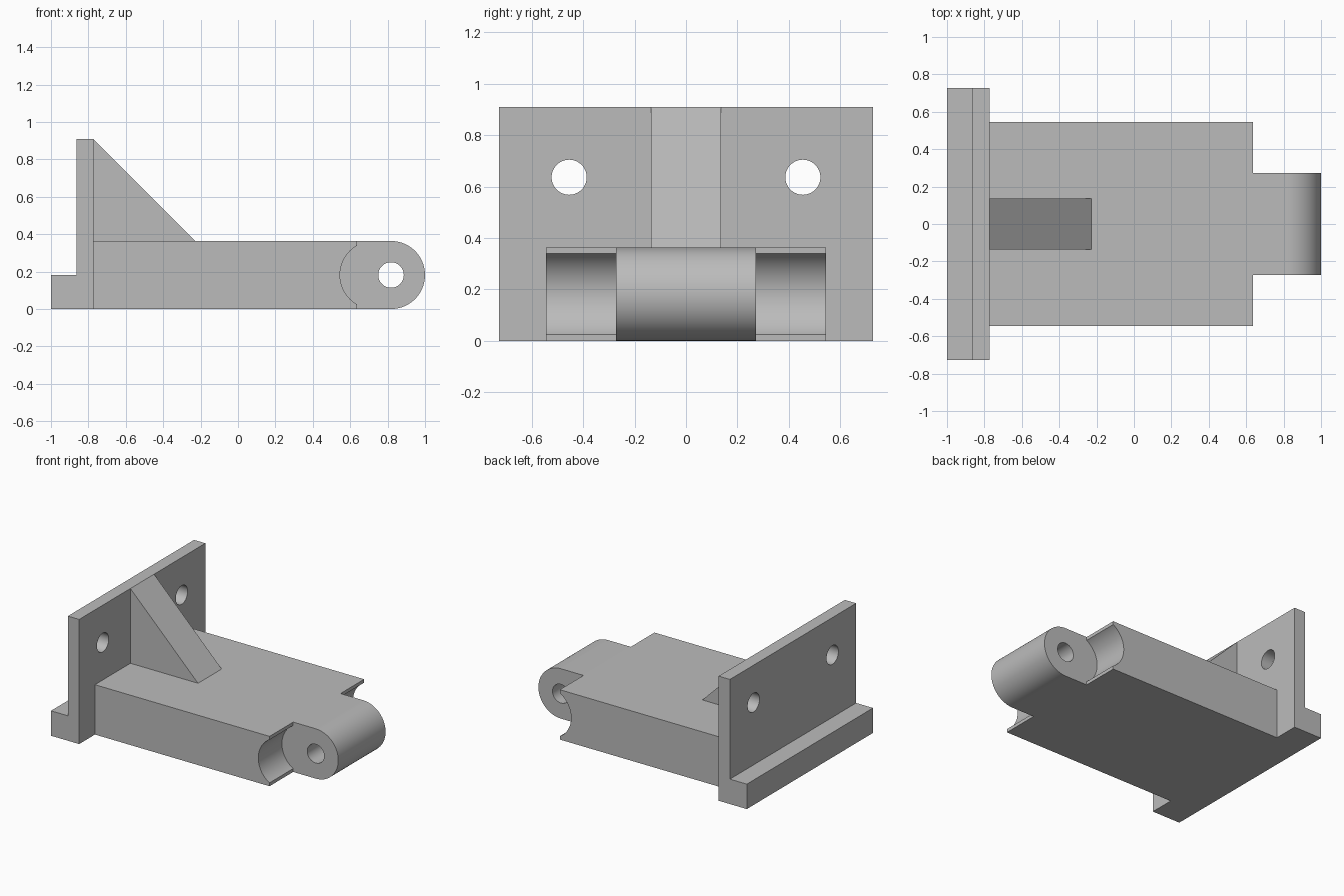
import bpy, bmesh
from math import sin, cos, pi, radians
from mathutils import Vector

if "Cube" in bpy.data.objects:
    bpy.data.objects.remove(bpy.data.objects["Cube"])

U = 1 / 11  # design unit

grey = bpy.data.materials.new("plain_grey")
grey.use_nodes = True
colour = (0.5, 0.5, 0.5, 1)
grey.diffuse_color = colour
grey.node_tree.nodes["Principled BSDF"].inputs["Base Color"].default_value = colour


def prism(name, outline, start, depth):
    """Extrude an outline of 3D points (in design units) along depth."""
    bm = bmesh.new()
    face = bm.faces.new([bm.verts.new(Vector(p) * U) for p in outline])
    new = bmesh.ops.extrude_face_region(bm, geom=[face])["geom"]
    verts = [v for v in new if isinstance(v, bmesh.types.BMVert)]
    bmesh.ops.translate(bm, verts=verts, vec=Vector(depth) * U)
    bmesh.ops.translate(bm, verts=bm.verts, vec=Vector(start) * U)
    bmesh.ops.recalc_face_normals(bm, faces=bm.faces)
    mesh = bpy.data.meshes.new(name)
    bm.to_mesh(mesh)
    bm.free()
    mesh.materials.append(grey)
    ob = bpy.data.objects.new(name, mesh)
    bpy.context.collection.objects.link(ob)
    return ob


def side_prism(name, points, y0, y1):
    """Extrude an x-z outline from y0 to y1."""
    return prism(name, [(x, 0, z) for x, z in points], (0, y0, 0), (0, y1 - y0, 0))


def arc(x, z, r, a0, a1, n):
    return [(x + r * cos(a0 + (a1 - a0) * i / n), z + r * sin(a0 + (a1 - a0) * i / n))
            for i in range(n + 1)]


def circle(x, z, r, n=64):
    return arc(x, z, r, 0, 2 * pi, n)[:-1]


def combine(target, other, operation):
    """Apply a boolean and discard the helper."""
    mod = target.modifiers.new("join", "BOOLEAN")
    mod.operation, mod.object, mod.solver = operation, other, "EXACT"
    bpy.context.view_layer.objects.active = target
    bpy.ops.object.modifier_apply(modifier=mod.name)
    bpy.data.objects.remove(other)


# Body block with a round clearance scoop on each side of the lug
bracket = side_prism("hinge_bracket", [(-9, 0), (7, 0), (7, 4), (-9, 4)], -6, 6)
for y0, y1 in ((-7, -3), (3, 7)):
    combine(bracket, side_prism("scoop_cutter", circle(8, 2, 2), y0, y1), "DIFFERENCE")

# Rounded lug, starting inside the body
lug = side_prism("lug", [(5, 4), (5, 0)] + arc(9, 2, 2, -pi / 2, pi / 2, 40), -3, 3)
combine(bracket, lug, "UNION")

# Upright mounting plate with a stepped foot
plate = side_prism("mounting_plate", [(-11, 0), (-8.5, 0), (-8.5, 10), (-9.5, 10),
                                      (-9.5, 2), (-11, 2)], -8, 8)
combine(bracket, plate, "UNION")

# Triangular rib
rib = side_prism("rib", [(-9, 3), (-1.5, 3), (-8.5, 10), (-9, 10)], -1.5, 1.5)
combine(bracket, rib, "UNION")

# Pin hole through the lug and two bolt holes through the plate
combine(bracket, side_prism("pin_cutter", circle(9, 2, 0.75), -4, 4), "DIFFERENCE")
for y in (-5, 5):
    ring = [(0, a, b) for a, b in circle(y, 7, 0.75)]
    combine(bracket, prism("bolt_cutter", ring, (-12, 0, 0), (5, 0, 0)), "DIFFERENCE")

bpy.ops.object.select_all(action="DESELECT")
bracket.select_set(True)
bpy.context.view_layer.objects.active = bracket
bpy.ops.object.shade_smooth_by_angle(angle=radians(30))
